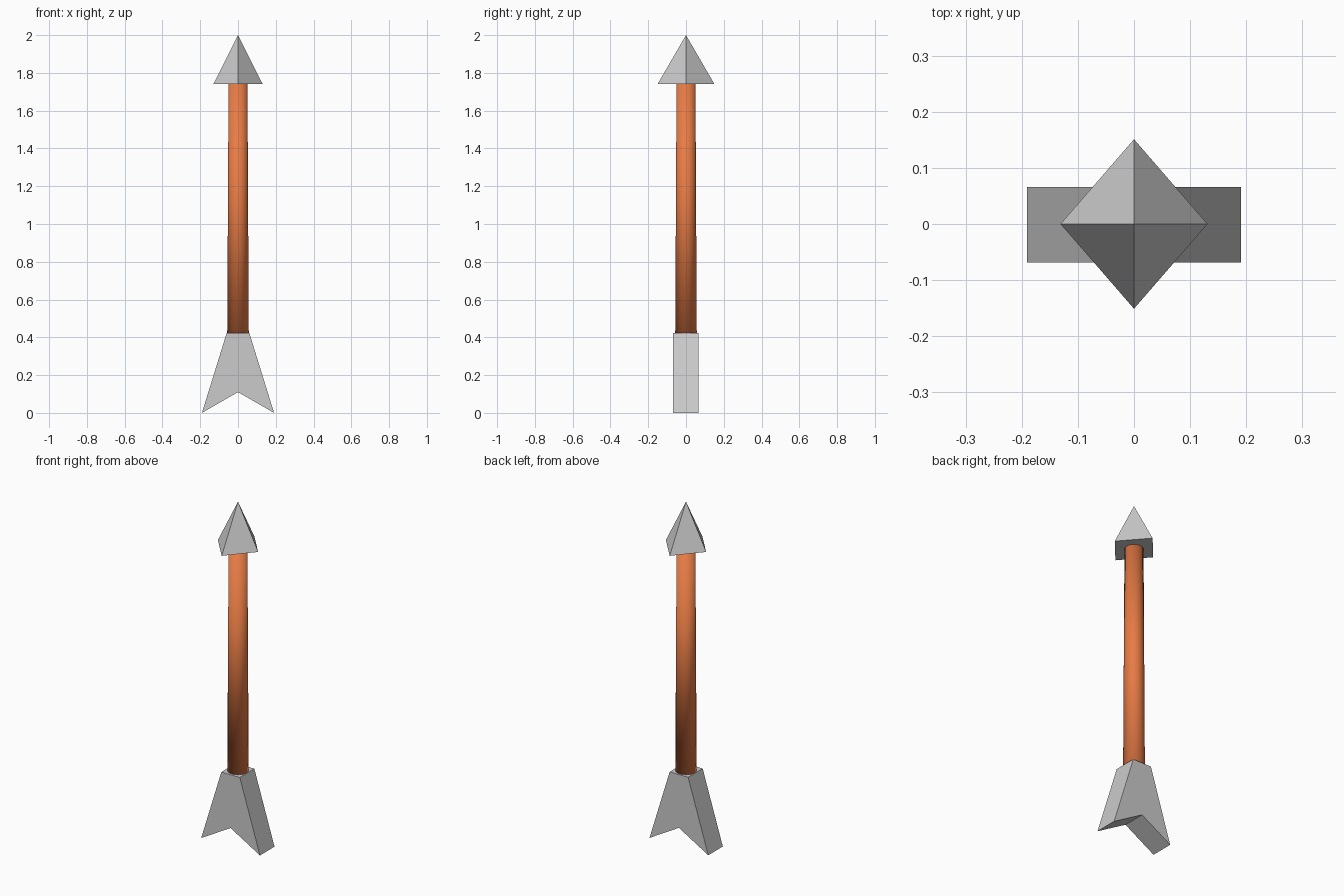
import bpy, bmesh
from mathutils import Matrix

if "Cube" in bpy.data.objects:
    bpy.data.objects.remove(bpy.data.objects["Cube"])


def finish(bm, name, smooth=False):
    bmesh.ops.recalc_face_normals(bm, faces=bm.faces)
    for f in bm.faces:
        f.smooth = smooth
    mesh = bpy.data.meshes.new(name)
    bm.to_mesh(mesh)
    bm.free()
    obj = bpy.data.objects.new(name, mesh)
    bpy.context.collection.objects.link(obj)
    return obj


def tapered(name, sides, r_bottom, r_top, z0, z1, stretch=1.0, smooth=False):
    bm = bmesh.new()
    bmesh.ops.create_cone(bm, cap_ends=True, segments=sides, radius1=r_bottom,
                          radius2=r_top, depth=z1 - z0,
                          matrix=Matrix.Translation((0, 0, (z0 + z1) / 2)))
    bmesh.ops.scale(bm, vec=(1, stretch, 1), verts=bm.verts)
    bmesh.ops.remove_doubles(bm, verts=bm.verts, dist=1e-5)
    return finish(bm, name, smooth)


# Arrowhead: four-sided pyramid on a diamond base
tapered("arrowhead", 4, 0.131, 0.0, 1.74, 2.0, stretch=0.151 / 0.131)

# Shaft: slightly tapered round rod, softly shaded into its end caps
shaft = tapered("shaft", 32, 0.057, 0.05, 0.42, 1.74, smooth=True)
wood = bpy.data.materials.new("orange_wood")
wood.diffuse_color = (0.8, 0.2, 0.06, 1)
wood.use_nodes = True
wood.node_tree.nodes["Principled BSDF"].inputs["Base Color"].default_value = wood.diffuse_color
shaft.data.materials.append(wood)

# Fletching: notched tail profile extruded along y
profile = [(-0.06, 0.423), (-0.191, 0.0), (0, 0.11), (0.191, 0.0), (0.06, 0.423)]
bm = bmesh.new()
face = bm.faces.new([bm.verts.new((x, -0.069, z)) for x, z in profile])
new = bmesh.ops.extrude_face_region(bm, geom=[face])["geom"]
bmesh.ops.translate(bm, vec=(0, 0.135, 0),
                    verts=[g for g in new if isinstance(g, bmesh.types.BMVert)])
finish(bm, "fletching")
